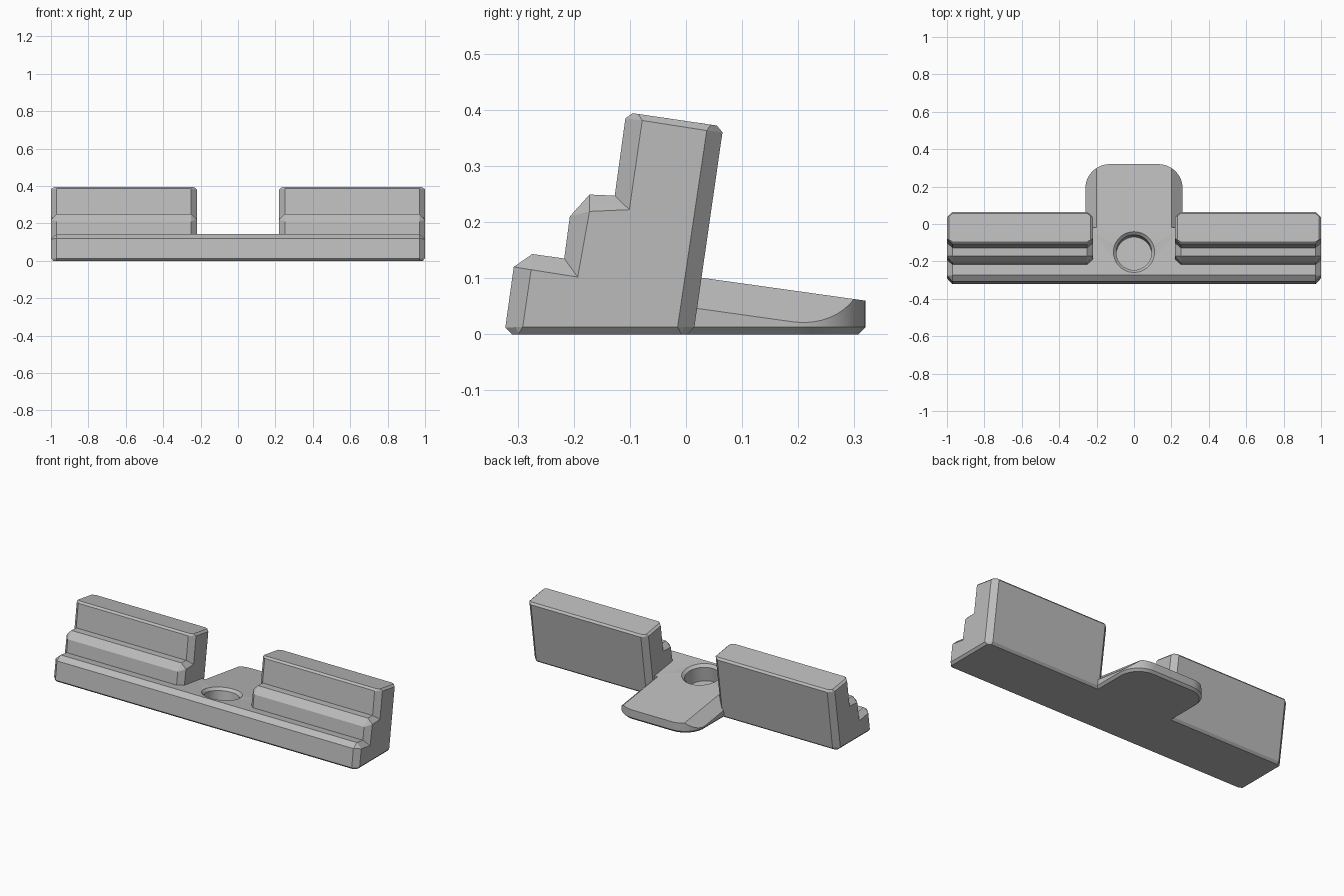
import bpy, bmesh, math
from mathutils import Vector, Matrix

if "Cube" in bpy.data.objects:
    bpy.data.objects.remove(bpy.data.objects["Cube"], do_unlink=True)

grey = bpy.data.materials.new("plain_grey")
grey.use_nodes = True
grey.diffuse_color = (0.5, 0.5, 0.5, 1)
grey.node_tree.nodes["Principled BSDF"].inputs["Base Color"].default_value = (0.5, 0.5, 0.5, 1)

TILT = 0.14          # slope of the ledge tops
CREST = -0.274       # front edge of the sloped bottom ledge


def ledge_z(y):
    return 0.143 - TILT * (y - CREST)


def loft(rings):
    """Closed solid through rings with equal point counts."""
    bm = bmesh.new()
    loops = [[bm.verts.new(p) for p in ring] for ring in rings]
    for a, b in zip(loops, loops[1:]):
        for i in range(len(a)):
            j = (i + 1) % len(a)
            bm.faces.new((a[i], a[j], b[j], b[i]))
    bm.faces.new(loops[0][::-1])
    bm.faces.new(loops[-1])
    bmesh.ops.remove_doubles(bm, verts=bm.verts, dist=1e-5)
    bmesh.ops.recalc_face_normals(bm, faces=bm.faces)
    return bm


def finish(bm, name):
    mesh = bpy.data.meshes.new(name)
    bm.to_mesh(mesh)
    bm.free()
    obj = bpy.data.objects.new(name, mesh)
    mesh.materials.append(grey)
    bpy.context.collection.objects.link(obj)
    return obj


def smooth(obj):
    bpy.ops.object.select_all(action='DESELECT')
    obj.select_set(True)
    bpy.context.view_layer.objects.active = obj
    bpy.ops.object.shade_smooth_by_angle(angle=math.radians(20))


# Stepped side blocks: full section, and the smaller section of the end faces
full = [(-0.31, 0), (-0.322, 0.012), (-0.307, 0.12), (CREST, 0.143),
        (-0.217, ledge_z(-0.217)), (-0.207, 0.21), (-0.172, 0.249), (-0.127, 0.247),
        (-0.108, 0.385), (-0.095, 0.394), (0.055, 0.372), (0.065, 0.36),
        (0.015, 0.013), (0.003, 0)]
foot, low, mid, top, back, heel = ((-0.291, 0.013), (-0.276, 0.115), (-0.172, 0.219),
                                   (-0.078, 0.381), (0.037, 0.363), (-0.015, 0.013))
end = [foot, foot, low, low, (-0.193, 0.102), mid, mid, (-0.101, 0.222),
       top, top, back, back, heel, heel]
between = []
for i, (p, q) in enumerate(zip(full, end)):
    y, z = (a + 0.6 * (b - a) for a, b in zip(p, q))
    if i in (0, 13):
        z = 0
    elif i in (9, 10):
        z = 0.394 - 0.147 * (y + 0.095)
    between.append((y, z))

for side, name in ((1, "left_stepped_block"), (-1, "right_stepped_block")):
    stations = ((0.22, end), (0.232, between), (0.25, full),
                (0.97, full), (0.988, between), (1, end))
    finish(loft([[(side * x, y, z) for y, z in s] for x, s in stations]), name)

# Centre bar joining the blocks
JOIN = -0.02
section = full[:4] + [(JOIN, ledge_z(JOIN)), (JOIN, 0)]
bar = finish(loft([[(x, y, z) for y, z in section] for x in (-0.26, 0.26)]), "centre_bar")

# Tilted blind round recess with a chamfered rim
place = Matrix.Translation((0, -0.15, ledge_z(-0.15))) @ Matrix.Rotation(-math.atan(TILT), 4, 'X')
circles = []
for r, h in ((0.095, -0.1), (0.095, -0.015), (0.11, 0), (0.125, 0.015)):
    circles.append([place @ Vector((r * math.cos(t), r * math.sin(t), h))
                    for t in (math.tau * k / 48 for k in range(48))])
cutter = finish(loft(circles), "recess_cutter")
cutter.hide_render = True
cut = bar.modifiers.new("recess", 'BOOLEAN')
cut.operation = 'DIFFERENCE'
cut.solver = 'EXACT'
cut.object = cutter
bpy.context.view_layer.objects.active = bar
bpy.ops.object.modifier_apply(modifier="recess")
bpy.data.objects.remove(cutter, do_unlink=True)
smooth(bar)


# Rear tongue: rounded outline, trimmed by the sloped top and two side bevels
def outline(inset, z):
    w, r = 0.26 - inset, 0.13 - inset
    arc = [(0.13 + r * math.cos(t), 0.19 + r * math.sin(t))
           for t in (math.pi / 2 * k / 12 for k in range(13))]
    half = [(w, JOIN)] + arc
    return [(x, y, z) for x, y in half] + [(-x, y, z) for x, y in reversed(half)]


bm = loft([outline(0.013, 0), outline(0, 0.013), outline(0, 0.25)])
for x, slope in ((0, 0), (0.2, 0.93), (-0.2, -0.93)):
    bmesh.ops.bisect_plane(bm, geom=bm.verts[:] + bm.edges[:] + bm.faces[:], dist=1e-6,
                           plane_co=(x, CREST, 0.143), plane_no=(slope, TILT, 1),
                           clear_outer=True)
    bmesh.ops.holes_fill(bm, edges=[e for e in bm.edges if e.is_boundary], sides=0)
bmesh.ops.recalc_face_normals(bm, faces=bm.faces)
smooth(finish(bm, "rear_tongue"))
